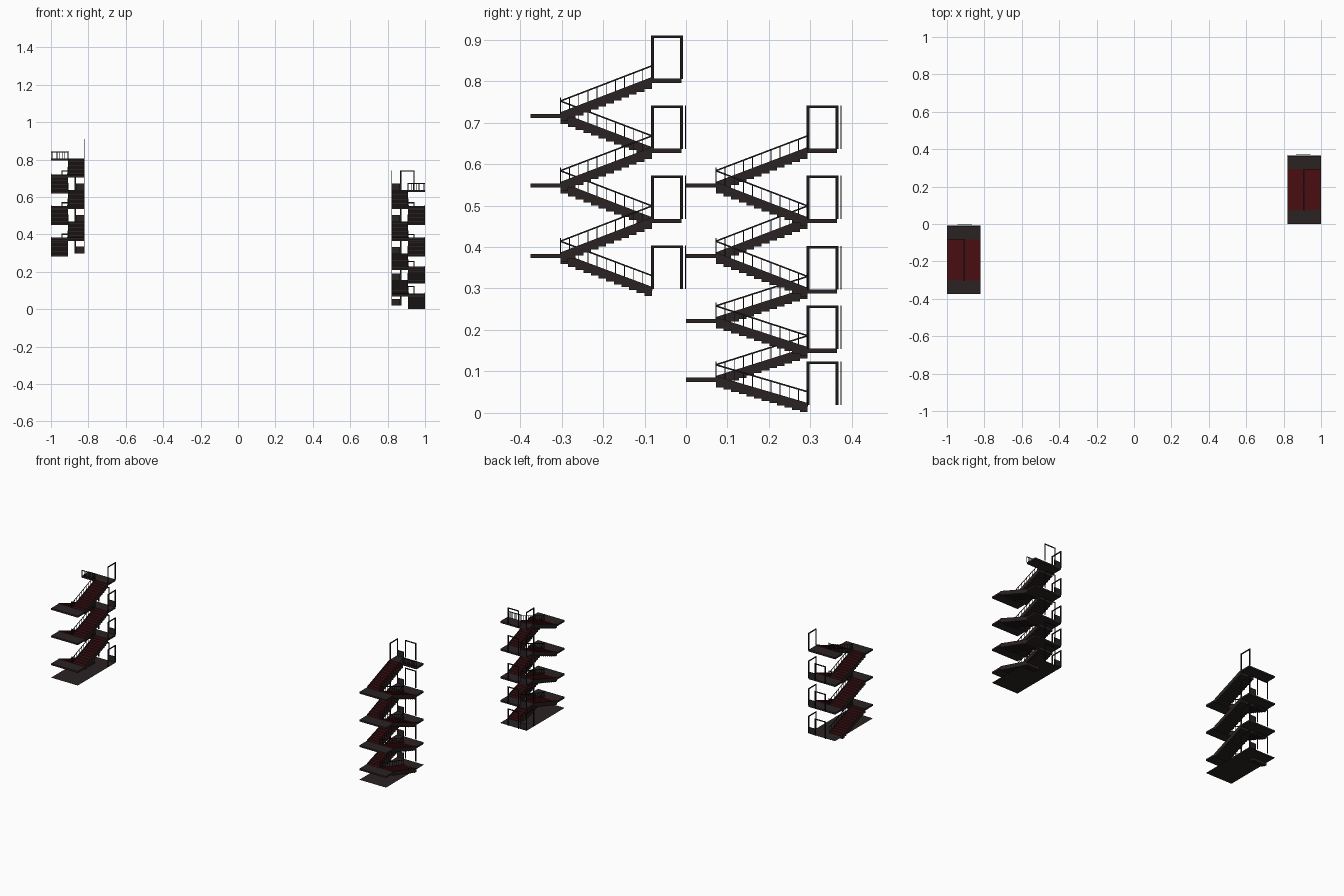
import bpy
import bmesh

cube = bpy.data.objects.get("Cube")
if cube:
    bpy.data.objects.remove(cube, do_unlink=True)


def material(name, rgb):
    m = bpy.data.materials.new(name)
    m.use_nodes = True
    m.diffuse_color = (*rgb, 1)
    m.node_tree.nodes["Principled BSDF"].inputs["Base Color"].default_value = (*rgb, 1)
    return m


BROWN = material("dark brown", (0.024, 0.016, 0.017))
RED = material("deep red", (0.065, 0.004, 0.005))
BLACK = material("black metal", (0.012, 0.009, 0.010))

HALF = 0.09                 # half width of a tower
FRONT, BACK = 0.072, 0.293  # where flights meet the landings
DEPTH = 0.366
STEPS = 12
POSTS = 10


class Part:
    """Collects prisms in tower space and turns them into one object."""

    def __init__(self, name, tower, mats):
        self.name, self.mats = name, mats
        self.side, self.y0 = tower
        self.bm = bmesh.new()

    def prism(self, profile, u0, u1):
        # (depth, height) profile swept across the tower's width
        rings = []
        for u in (u0, u1):
            rings.append([self.bm.verts.new((self.side * (0.91 + u), self.y0 + v, z))
                          for v, z in profile])
        a, b = rings
        n = len(profile)
        self.bm.faces.new(a)
        self.bm.faces.new(b[::-1])
        for i in range(n):
            j = (i + 1) % n
            self.bm.faces.new((a[j], a[i], b[i], b[j]))

    def box(self, u0, u1, v0, v1, z0, z1):
        self.prism([(v0, z0), (v1, z0), (v1, z1), (v0, z1)], u0, u1)

    def bar(self, u0, u1, start, end, low, high):
        # sloped bar between two (depth, height) points
        (va, za), (vb, zb) = start, end
        self.prism([(va, za + low), (vb, zb + low), (vb, zb + high), (va, za + high)], u0, u1)

    def finish(self):
        bmesh.ops.recalc_face_normals(self.bm, faces=self.bm.faces)
        if len(self.mats) > 1:  # carpet on upward faces
            for f in self.bm.faces:
                f.material_index = int(f.normal.z > 0.9)
        me = bpy.data.meshes.new(self.name)
        self.bm.to_mesh(me)
        self.bm.free()
        for m in self.mats:
            me.materials.append(m)
        bpy.context.collection.objects.link(bpy.data.objects.new(self.name, me))


def build_tower(label, tower, backs, fronts, top_door):
    def part(name, *mats):
        return Part(label + "_" + name, tower, mats)

    # Ground sheet
    ground = part("ground_sheet", BROWN)
    z = backs[0] + 0.002
    ground.bm.faces.new([ground.bm.verts.new((tower[0] * (0.91 + u), tower[1] + v, z))
                         for u, v in ((-HALF, 0), (HALF, 0), (HALF, DEPTH), (-HALF, DEPTH))])
    ground.finish()

    # Landings
    slabs = part("landings", BROWN)
    for z in fronts:
        slabs.box(-HALF, HALF, 0, FRONT + 0.003, z - 0.005, z + 0.005)
    for z in backs[1:]:
        slabs.box(-HALF, HALF, BACK, DEPTH - 0.002, z - 0.005, z + 0.005)
    slabs.finish()

    # Flights: outer one climbs to the front, inner one climbs to the back
    flights = []
    for i, z in enumerate(fronts):
        flights.append(((BACK, backs[i]), (FRONT, z), 0.0, HALF, 0.002))
        flights.append(((FRONT, z), (BACK, backs[i + 1]), -HALF, 0.0, -0.004))
    treads = part("treads", BROWN, RED)
    stringers = part("stringers", BROWN)
    rails = part("handrails", BLACK)
    for start, end, u0, u1, ur in flights:
        run, rise = end[0] - start[0], end[1] - start[1]
        for i in range(STEPS):
            va, vb = (start[0] + run * k / STEPS for k in (i, i + 1))
            mid = start[1] + rise * (i + 0.5) / STEPS
            treads.box(u0, u1, va, vb, mid - 0.016, mid + 0.004)
        for u in (u0, u1 - 0.003):
            stringers.bar(u, u + 0.003, start, end, -0.010, 0.009)
        rails.bar(ur, ur + 0.002, start, end, 0.034, 0.038)
        for i in range(POSTS + 1):
            t = i / POSTS
            v, z = start[0] + run * t, start[1] + rise * t
            top = 0.044 if i in (0, POSTS) else 0.035
            rails.box(ur, ur + 0.002, v - 0.001, v + 0.001, z, z + top)
    treads.finish()
    stringers.finish()

    # Guard rail on the open edge of the top landing
    z = backs[-1] + 0.004
    rails.box(0, HALF, BACK - 0.001, BACK + 0.002, z + 0.034, z + 0.038)
    for i in range(POSTS + 1):
        u = (HALF - 0.002) * i / POSTS
        rails.box(u, u + 0.002, BACK - 0.001, BACK + 0.001, z, z + 0.036)
    rails.finish()

    # Side frames, rear door frames and low rear panels
    frames = part("side_frames", BLACK)
    doors = part("rear_door_frames", BLACK)
    panels = part("rear_panels", BROWN)
    for i, base in enumerate(backs):
        z, top = base + 0.004, base + 0.109
        side = (-HALF, -HALF + 0.004)
        frames.box(*side, BACK - 0.002, BACK + 0.005, z, top)
        frames.box(*side, DEPTH - 0.005, DEPTH + 0.002, z, top)
        frames.box(*side, BACK - 0.002, DEPTH + 0.002, top - 0.006, top)
        if i == len(backs) - 1 and not top_door:
            continue
        rear = (DEPTH + 0.006, DEPTH + 0.009)
        doors.box(-0.043, -0.037, *rear, z, top)
        doors.box(0.027, 0.033, *rear, z, top)
        doors.box(-0.043, 0.033, *rear, top - 0.006, top)
        panels.box(-HALF, -0.043, DEPTH - 0.005, DEPTH - 0.002, z, z + 0.036)
    for p in (frames, doors, panels):
        p.finish()


build_tower("left_tower", (1, 0.0),
            [0.015, 0.150, 0.293, 0.463, 0.632], [0.080, 0.222, 0.378, 0.548], True)
build_tower("right_tower", (-1, -0.375),
            [0.295, 0.463, 0.632, 0.801], [0.378, 0.548, 0.716], False)
